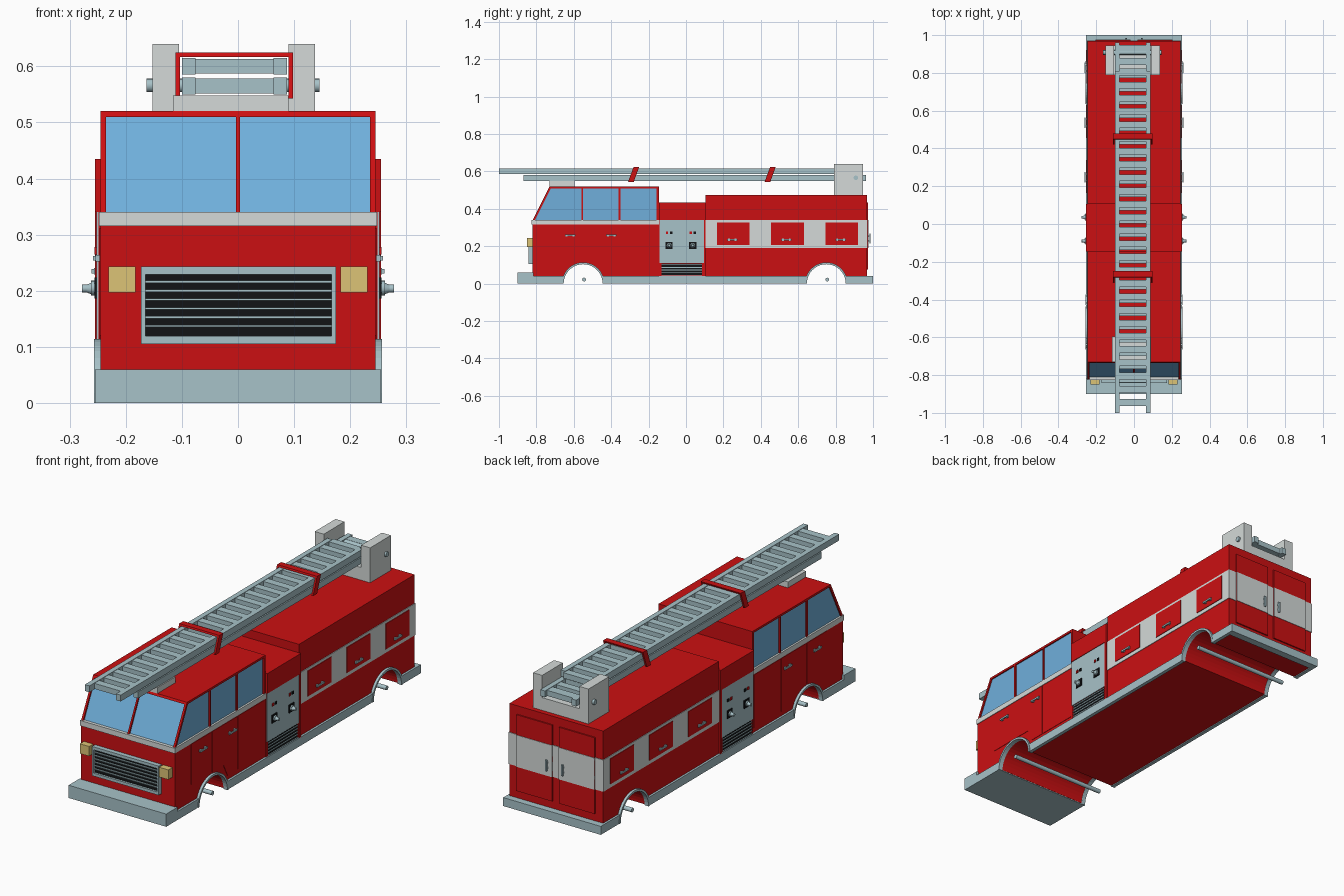
import bpy, bmesh
from math import sin, cos, pi
from mathutils import Matrix

if "Cube" in bpy.data.objects:
    bpy.data.objects.remove(bpy.data.objects["Cube"])


def material(name, r, g, b):
    m = bpy.data.materials.new(name)
    m.diffuse_color = (r, g, b, 1)
    m.use_nodes = True
    m.node_tree.nodes["Principled BSDF"].inputs["Base Color"].default_value = m.diffuse_color
    return m


RED = material("red_paint", 0.6, 0.005, 0.006)
STEEL = material("steel", 0.39, 0.54, 0.58)
WHITE = material("white_paint", 0.66, 0.70, 0.69)
GLASS = material("glass", 0.16, 0.43, 0.71)
BLACK = material("black", 0.006, 0.007, 0.008)
AMBER = material("amber", 0.72, 0.55, 0.18)


def finish(name, bm, mat, mirror=False):
    bmesh.ops.recalc_face_normals(bm, faces=bm.faces)
    me = bpy.data.meshes.new(name)
    bm.to_mesh(me)
    bm.free()
    me.materials.append(mat)
    ob = bpy.data.objects.new(name, me)
    bpy.context.collection.objects.link(ob)
    if mirror:
        ob.modifiers.new("mirror", 'MIRROR')
    return ob


def prism(name, pts, x0, x1, mat, mirror=False):
    """Extrude a (y, z) outline from x0 to x1."""
    bm = bmesh.new()
    a = [bm.verts.new((x0, y, z)) for y, z in pts]
    b = [bm.verts.new((x1, y, z)) for y, z in pts]
    bm.faces.new(a)
    bm.faces.new(b[::-1])
    n = len(pts)
    for i in range(n):
        j = (i + 1) % n
        bm.faces.new((a[i], b[i], b[j], a[j]))
    return finish(name, bm, mat, mirror)


def box(name, x, y, z, mat, mirror=False):
    pts = [(y[0], z[0]), (y[1], z[0]), (y[1], z[1]), (y[0], z[1])]
    return prism(name, pts, x[0], x[1], mat, mirror)


def rod(name, x0, x1, y, z, r0, mat, r1=None, mirror=False, sides=16):
    """Cylinder or cone along x."""
    bm = bmesh.new()
    m = Matrix.Translation(((x0 + x1) / 2, y, z)) @ Matrix.Rotation(pi / 2, 4, 'Y')
    bmesh.ops.create_cone(bm, cap_ends=True, segments=sides, radius1=r0,
                          radius2=r0 if r1 is None else r1, depth=x1 - x0, matrix=m)
    for f in bm.faces:
        f.smooth = len(f.verts) == 4
    for e in bm.edges:
        e.smooth = all(f.smooth for f in e.link_faces)
    return finish(name, bm, mat, mirror)


def arc(y, r, n=20):
    return [(y - r * cos(pi * i / n), r * sin(pi * i / n)) for i in range(n + 1)]


AXLES = (-0.55, 0.75)
R = 0.105

# Body sides with wheel tunnels
def arched(y0, y1, top, z0):
    pts = [(y0, z0)]
    for c in AXLES:
        pts += [(y, max(z, z0)) for y, z in arc(c, R)]
    return pts + [(y1, z0)] + top

prism("lower_body", arched(-0.82, 0.968, [(0.968, 0.315), (-0.82, 0.315)], 0.004),
      -0.245, 0.245, RED)
box("rear_box", (-0.245, 0.245), (0.105, 0.968), (0.31, 0.475), RED)

# Chassis skirt, arch trims, bumper and rear step
edges = [-0.82, AXLES[0] - R, AXLES[0] + R, AXLES[1] - R, AXLES[1] + R, 0.97]
for i in range(0, 6, 2):
    box("skirt", (0.238, 0.255), (edges[i], edges[i + 1]), (0, 0.04), STEEL, True)
for c in AXLES:
    prism("arch_trim", arc(c, R - 0.001) + arc(c, R + 0.009)[::-1], 0.236, 0.257, STEEL, True)
    rod("axle", -0.25, 0.25, c + 0.005, 0.022, 0.01, STEEL)
box("front_bumper", (-0.255, 0.255), (-0.9, -0.815), (0, 0.06), STEEL)
box("bumper_underside", (-0.25, 0.25), (-0.82, -0.656), (0, 0.03), STEEL)
box("rear_step", (-0.255, 0.255), (0.965, 1.0), (0, 0.04), STEEL)

# Cab: belt strip, glass core, roof and pillars
box("cab_belt", (-0.248, 0.248), (-0.826, -0.145), (0.315, 0.34), WHITE)
prism("cab_glass", [(-0.813, 0.335), (-0.727, 0.512), (-0.15, 0.512), (-0.15, 0.335)],
      -0.239, 0.239, GLASS)
prism("cab_roof", [(-0.735, 0.51), (-0.73, 0.52), (-0.145, 0.52), (-0.145, 0.51)],
      -0.245, 0.245, RED)
slant = [(-0.82, 0.34), (-0.73, 0.52), (-0.718, 0.52), (-0.808, 0.34)]
prism("windshield_pillar", slant, 0.235, 0.245, RED, True)
prism("windshield_divider", slant, -0.004, 0.004, RED)
for y in (-0.555, -0.355):
    box("door_pillar", (0.23, 0.245), (y - 0.005, y + 0.005), (0.34, 0.515), RED, True)
box("cab_back_wall", (-0.245, 0.245), (-0.157, -0.145), (0.31, 0.515), RED)


def handle(name, x, y, z):
    box(name, (x + 0.006, x + 0.011), (y - 0.028, y + 0.028), (z - 0.004, z + 0.004), STEEL, True)
    for d in (-0.018, 0.018):
        box(name + "_post", (x - 0.002, x + 0.007), (y + d - 0.005, y + d + 0.005),
            (z - 0.006, z + 0.006), STEEL, True)


# Cab doors
prism("front_cab_door", [(-0.55, 0.12), (-0.55, 0.312), (-0.7, 0.312), (-0.7, 0.12)],
      0.244, 0.247, RED, True)
prism("rear_cab_door", [(-0.36, 0.06), (-0.36, 0.312), (-0.543, 0.312), (-0.543, 0.12),
                        (-0.46, 0.12), (-0.43, 0.06)], 0.244, 0.247, RED, True)
box("cab_rear_panel", (0.244, 0.247), (-0.352, -0.155), (0.06, 0.312), RED, True)
handle("cab_door_handle", 0.247, -0.62, 0.258)
handle("cab_door_handle", 0.247, -0.4, 0.258)

# Grille
box("grille_back", (-0.168, 0.17), (-0.832, -0.815), (0.115, 0.236), BLACK)
for z in (0.105, 0.229):
    box("grille_frame", (-0.173, 0.175), (-0.842, -0.818), (z, z + 0.014), STEEL)
for x in (-0.173, 0.167):
    box("grille_frame_side", (x, x + 0.008), (-0.842, -0.818), (0.11, 0.235), STEEL)
for i in range(6):
    z = 0.135 + i * 0.0158
    box("grille_slat", (-0.17, 0.17), (-0.839, -0.825), (z, z + 0.004), STEEL)

# Headlamps
box("headlamp", (0.183, 0.231), (-0.85, -0.815), (0.197, 0.243), AMBER, True)

# Pump section
box("pump_housing", (-0.249, 0.249), (-0.145, 0.105), (0.04, 0.43), RED)
box("pump_top", (-0.255, 0.255), (-0.145, 0.105), (0.34, 0.435), RED)
box("pump_edge", (0.24, 0.255), (0.095, 0.105), (0.04, 0.35), RED, True)
box("pump_panel", (0.24, 0.252), (-0.143, 0.095), (0.11, 0.34), STEEL, True)
box("louver_back", (0.24, 0.2505), (-0.132, 0.085), (0.045, 0.108), BLACK, True)
for i in range(5):
    z = 0.043 + i * 0.014
    box("louver_slat", (0.245, 0.254), (-0.132, 0.085), (z, z + 0.004), STEEL, True)
for y in (-0.09, 0.036):
    box("valve_plate", (0.248, 0.256), (y - 0.019, y + 0.019), (0.186, 0.224), BLACK, True)
    rod("valve_collar", 0.254, 0.262, y, 0.205, 0.013, STEEL, mirror=True)
    rod("valve_cone", 0.26, 0.272, y, 0.204, 0.011, STEEL, 0.006, True)
    rod("valve_tip", 0.27, 0.278, y, 0.204, 0.007, STEEL, mirror=True)
    for d, m in ((-0.011, RED), (0.011, BLACK)):
        box("gauge", (0.25, 0.256), (y + d - 0.006, y + d + 0.006), (0.265, 0.278), m, True)

# Rear box band and side lockers
box("rear_band", (-0.248, 0.248), (0.105, 0.971), (0.19, 0.34), WHITE)
for y in (0.165, 0.455, 0.745):
    box("side_locker", (0.245, 0.251), (y, y + 0.175), (0.208, 0.328), RED, True)
    handle("locker_handle", 0.25, y + 0.082, 0.235)

# Rear doors
box("rear_door", (0.018, 0.205), (0.965, 0.974), (0.075, 0.435), RED, True)
box("rear_door_band", (0.018, 0.205), (0.965, 0.976), (0.19, 0.34), WHITE, True)
box("rear_door_handle", (0.038, 0.046), (0.98, 0.986), (0.215, 0.268), STEEL, True)
for z in (0.226, 0.25):
    box("rear_handle_post", (0.037, 0.047), (0.974, 0.982), (z, z + 0.008), STEEL, True)


# Ladders
def ladder(name, y0, y1, z, first, count):
    for x in (-0.1, 0.063):
        box(name + "_rail", (x, x + 0.024), (y0, y1), (z, z + 0.03), STEEL)
    for i in range(count):
        y = first + 0.07 * i
        box(name + "_rung", (-0.078, 0.065), (y - 0.018, y + 0.018), (z + 0.002, z + 0.028), STEEL)


ladder("lower_ladder", -0.87, 0.962, 0.55, -0.82, 26)
ladder("upper_ladder", -1.0, 0.81, 0.585, -0.945, 26)

# Slanted ladder clamps
for y in (-0.31, 0.42):
    leg = [(y, 0.543), (y + 0.03, 0.543), (y + 0.06, 0.625), (y + 0.03, 0.625)]
    for x in (-0.111, 0.09):
        prism("clamp_leg", leg, x, x + 0.008, RED)
    prism("clamp_top", [(y + 0.027, 0.617), (y + 0.057, 0.617), (y + 0.06, 0.625),
                        (y + 0.03, 0.625)], -0.111, 0.098, RED)

# Ladder supports
box("front_ladder_rest", (-0.116, 0.09), (-0.73, -0.595), (0.518, 0.548), WHITE)
for x in (-0.152, 0.09):
    box("rear_ladder_mount", (x, x + 0.047), (0.79, 0.945), (0.47, 0.64), WHITE)
box("rear_mount_base", (-0.107, 0.092), (0.79, 0.945), (0.47, 0.535), WHITE)
rod("ladder_pivot", -0.163, 0.145, 0.908, 0.566, 0.012, STEEL)
